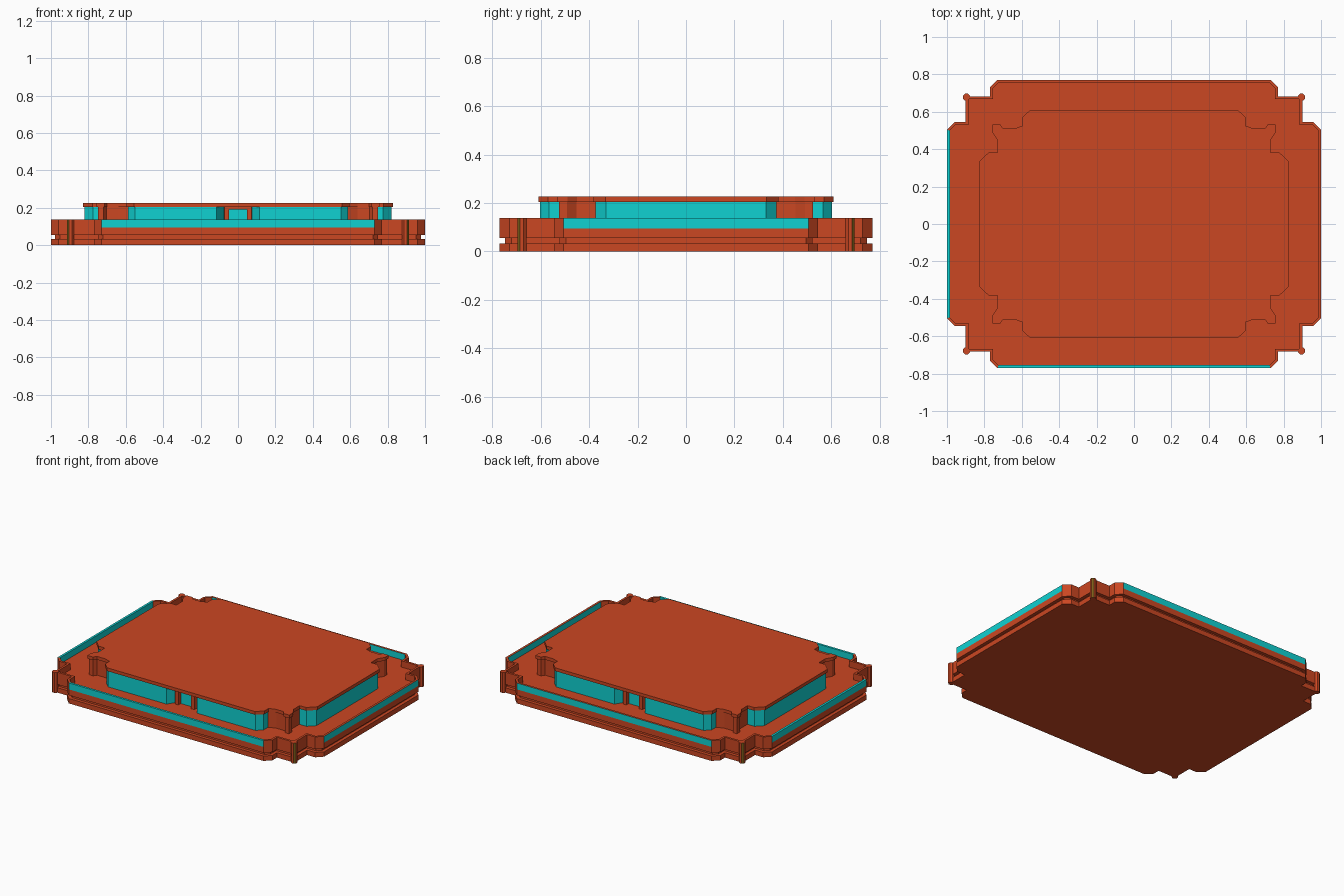
import bpy, bmesh, math
from mathutils import Vector

cube = bpy.data.objects.get("Cube")
if cube:
    bpy.data.objects.remove(cube, do_unlink=True)


def material(name, rgb):
    m = bpy.data.materials.new(name)
    m.use_nodes = True
    m.diffuse_color = (*rgb, 1)
    m.node_tree.nodes["Principled BSDF"].inputs["Base Color"].default_value = (*rgb, 1)
    return m


ORANGE, CYAN, OLIVE = range(3)
MATS = [material("burnt orange", (0.6, 0.063, 0.016)),
        material("cyan glass", (0.005, 0.64, 0.64)),
        material("olive trim", (0.2, 0.11, 0.01))]


def finish(name, bm):
    bmesh.ops.recalc_face_normals(bm, faces=bm.faces)
    mesh = bpy.data.meshes.new(name)
    bm.to_mesh(mesh)
    bm.free()
    for m in MATS:
        mesh.materials.append(m)
    obj = bpy.data.objects.new(name, mesh)
    bpy.context.collection.objects.link(obj)
    return obj


def mirror_outline(quarter):
    """Mirror a quarter profile into a closed counter-clockwise outline."""
    q = list(quarter)
    r = q[::-1]
    full = q + [(x, -y) for x, y in r] + [(-x, -y) for x, y in q] + [(-x, y) for x, y in r]
    return [Vector(p) for p in full[::-1]]


def inset(pts, d):
    """Offset a counter-clockwise outline inward with mitred corners."""
    out = []
    for i, p in enumerate(pts):
        a = (p - pts[i - 1]).normalized()
        b = (pts[(i + 1) % len(pts)] - p).normalized()
        n1, n2 = Vector((-a.y, a.x)), Vector((-b.y, b.x))
        out.append(p + (n1 + n2) * d / (1 + n1.dot(n2)))
    return out


def prism(name, pts, z0, z1, side=lambda a, b: ORANGE):
    bm = bmesh.new()
    lo, hi = [[bm.verts.new((p.x, p.y, z)) for p in pts] for z in (z0, z1)]
    bm.faces.new(lo)
    bm.faces.new(hi)
    for i in range(len(pts)):
        j = (i + 1) % len(pts)
        f = bm.faces.new((lo[i], lo[j], hi[j], hi[i]))
        f.material_index = side(pts[i], pts[j])
    return finish(name, bm)


def box(name, x0, x1, y0, y1, z0, z1, mat=ORANGE):
    pts = [Vector(p) for p in ((x0, y0), (x1, y0), (x1, y1), (x0, y1))]
    obj = prism(name, pts, z0, z1, lambda a, b: mat)
    for f in obj.data.polygons:
        f.material_index = mat
    return obj


DECK, RAIL, EAVE, TOP = 0.095, 0.138, 0.205, 0.227

# Stepped base with a groove running round it
base = mirror_outline([(0.73, 0.77), (0.77, 0.73), (0.77, 0.682), (0.9, 0.682),
                       (0.9, 0.545), (0.96, 0.545), (1.0, 0.505)])
prism("base_foot", base, 0, 0.033)
prism("base_groove", inset(base, 0.022), 0.033, 0.055)
prism("base_deck", base, 0.055, DECK)

# Parapet: glass along the four long runs, solid at the corners
bm = bmesh.new()
loops = [[bm.verts.new((p.x, p.y, z)) for p in pts]
         for pts, z in ((base, DECK), (base, RAIL), (inset(base, 0.015), RAIL), (inset(base, 0.015), DECK))]
for i in range(len(base)):
    j = (i + 1) % len(base)
    glass = (base[j] - base[i]).length > 0.9
    mid = (base[i] + base[j]) / 2
    for k in range(3):
        a, b = loops[k], loops[k + 1]
        f = bm.faces.new((a[i], a[j], b[j], b[i]))
        capped = k == 1 and (mid.x > 0.9 or mid.y > 0.7)
        f.material_index = CYAN if glass and not capped else ORANGE
finish("parapet", bm)

# Corner posts with narrow trim strips
for sx in (-1, 1):
    for sy in (-1, 1):
        c = Vector((sx * 0.896, sy * 0.678))
        ring = [c + Vector((math.cos(t), math.sin(t))) * 0.02
                for t in (math.pi * (i + 0.5) / 4 for i in range(8))]

        def trim(a, b, c=c, sx=sx, sy=sy):
            d = (a + b) / 2 - c
            return OLIVE if d.x * sx > 0.01 and d.y * sy > 0.01 else ORANGE
        prism("corner_post", ring, 0, RAIL, trim)

# Upper block: glazed walls, solid scalloped corners, doorway recesses
corner = [(0.555, 0.61), (0.597, 0.57), (0.597, 0.525), (0.64, 0.51), (0.7, 0.51),
          (0.715, 0.532), (0.757, 0.532), (0.757, 0.49), (0.73, 0.45), (0.73, 0.382),
          (0.778, 0.382), (0.828, 0.333)]
roof = mirror_outline(corner)
recess = [(0.07, 0.545), (0.11, 0.61)]
walls = inset(mirror_outline(recess + corner), 0.008)


def wall_colour(a, b):
    m = (a + b) / 2
    x, y = abs(m.x), abs(m.y)
    if x < 0.02 and y > 0.5:
        return ORANGE
    return CYAN if x < 0.6 or y < 0.385 else ORANGE


prism("upper_walls", walls, DECK, EAVE, wall_colour)
prism("roof_slab", roof, EAVE, TOP)

# Doorways front and back
for s in (-1, 1):
    y0, y1 = sorted((s * 0.53, s * 0.57))
    for x in (-0.06, 0.06):
        box("door_jamb", x - 0.012, x + 0.012, y0, y1, DECK, EAVE)
    box("door_lintel", -0.06, 0.06, y0, y1, 0.19, EAVE)
    y0, y1 = sorted((s * 0.536, s * 0.544))
    box("door_glass", -0.05, 0.05, y0, y1, DECK, 0.19, CYAN)
